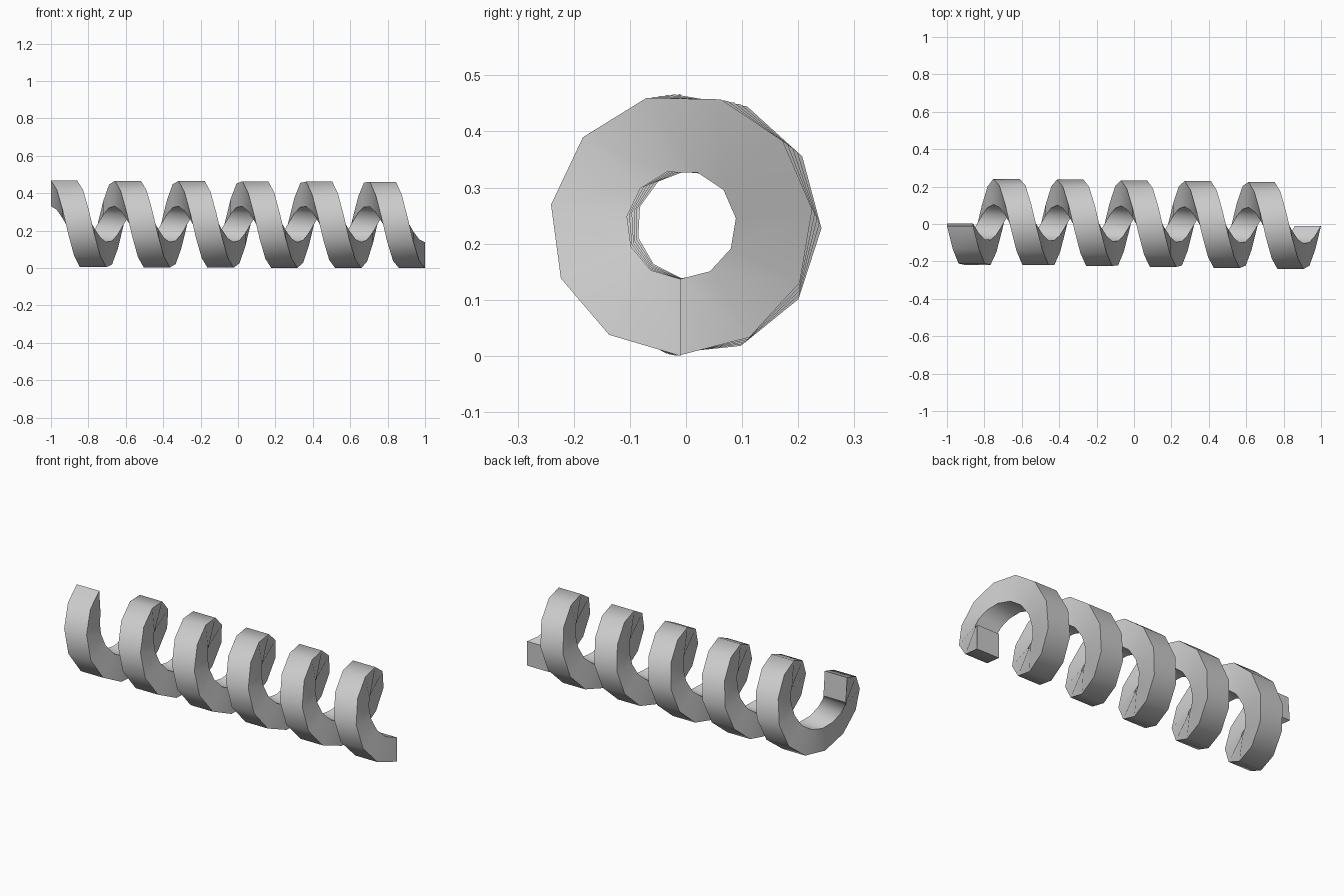
import bpy, bmesh
from math import cos, sin, radians

if "Cube" in bpy.data.objects:
    bpy.data.objects.remove(bpy.data.objects["Cube"])

STEPS = 60                       # segments along the coil
START, END = 95, 2070            # sweep angles in degrees
R_IN, R_OUT, WIDTH = 0.097, 0.234, 0.14
SECTION = [(-WIDTH / 2, R_IN), (WIDTH / 2, R_IN), (WIDTH / 2, R_OUT), (-WIDTH / 2, R_OUT)]

# square-section coil running along x, axis very slightly skewed in y
bm = bmesh.new()
rings = []
for i in range(STEPS + 1):
    t = i / STEPS
    a = radians(START + (END - START) * t)
    x0 = -0.93 + 1.86 * t
    rings.append([bm.verts.new((x0 + dx, -0.011 * x0 + r * cos(a), 0.234 + r * sin(a)))
                  for dx, r in SECTION])
for p, q in zip(rings, rings[1:]):
    for k in range(4):
        n = (k + 1) % 4
        bm.faces.new((p[k], p[n], q[n], q[k]))

# end caps
bm.faces.new(rings[0][::-1])
bm.faces.new(rings[-1])
bmesh.ops.recalc_face_normals(bm, faces=bm.faces)

mesh = bpy.data.meshes.new("coil_spring")
bm.to_mesh(mesh)
bm.free()
spring = bpy.data.objects.new("coil_spring", mesh)
bpy.context.collection.objects.link(spring)

# smooth along the coil, crisp section corners
bpy.context.view_layer.objects.active = spring
spring.select_set(True)
bpy.ops.object.shade_smooth_by_angle(angle=radians(40))
